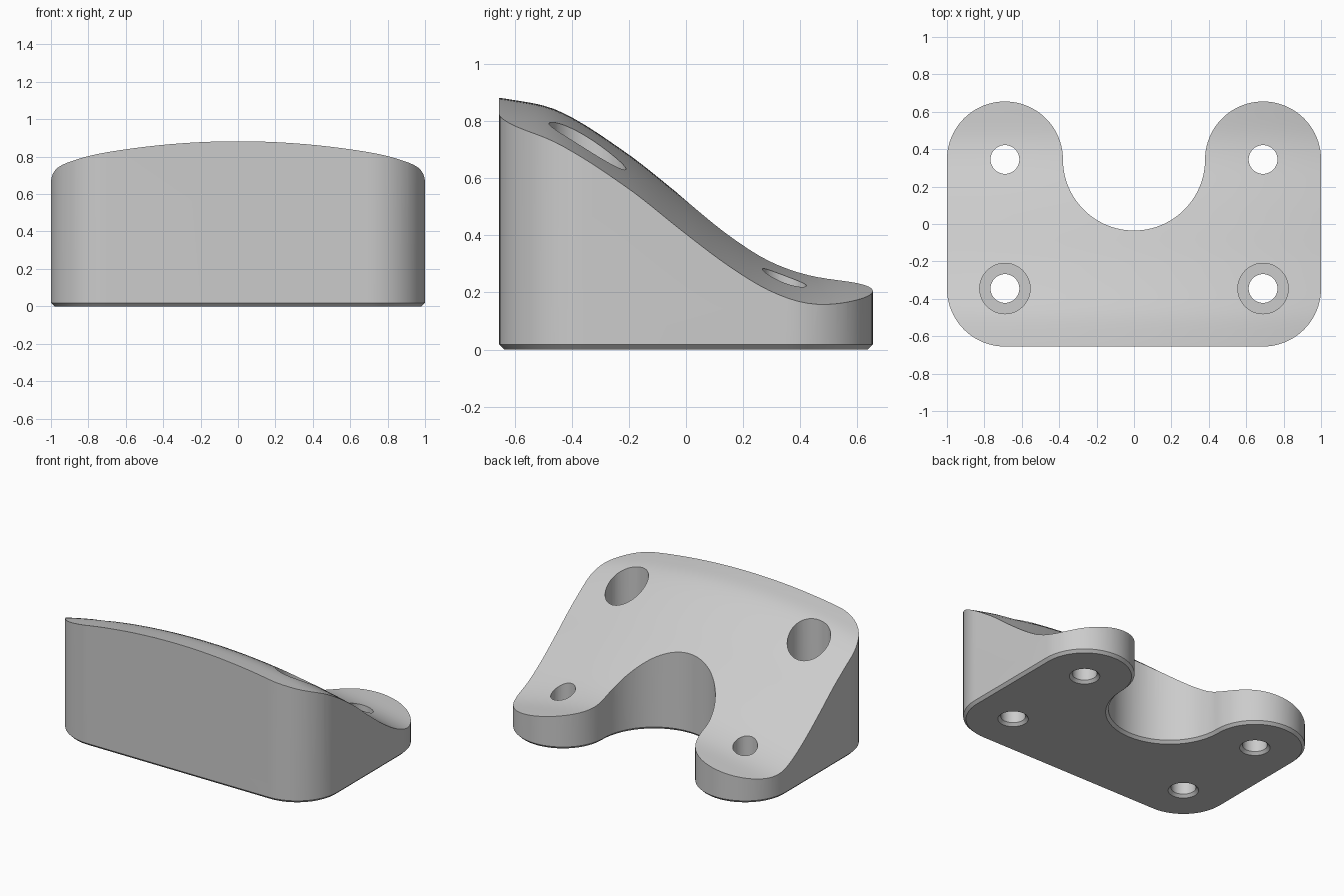
import bpy, bmesh, math

cube = bpy.data.objects.get("Cube")
if cube:
    bpy.data.objects.remove(cube, do_unlink=True)

HALF = 0.69        # hole and corner centre in x
CY = 0.345         # hole and corner centre in y
CORNER, NOTCH = 0.31, 0.38
CHAMFER, HOLE, BORE = 0.018, 0.077, 0.135


def new_object(name, bm):
    bmesh.ops.recalc_face_normals(bm, faces=bm.faces[:])
    mesh = bpy.data.meshes.new(name)
    bm.to_mesh(mesh)
    bm.free()
    obj = bpy.data.objects.new(name, mesh)
    bpy.context.collection.objects.link(obj)
    return obj


def loft(bm, rings):
    """Skin a stack of equal closed rings and cap both ends."""
    loops = [[bm.verts.new(p) for p in ring] for ring in rings]
    n = len(loops[0])
    for a, b in zip(loops, loops[1:]):
        for i in range(n):
            j = (i + 1) % n
            bm.faces.new((a[i], a[j], b[j], b[i]))
    bm.faces.new(loops[0][::-1])
    bm.faces.new(loops[-1])


def arc(cx, cy, r, start, end, steps):
    angles = [math.radians(start + (end - start) * i / steps) for i in range(steps + 1)]
    return [(cx + r * math.cos(a), cy + r * math.sin(a)) for a in angles]


def outline(inset, z):
    r = CORNER - inset
    pts = arc(-HALF, -CY, r, 180, 270, 20) + arc(HALF, -CY, r, 270, 360, 20)
    pts += arc(HALF, CY, r, 0, 180, 40)
    pts += arc(0, CY, NOTCH + inset, 0, -180, 48)[1:]
    pts += arc(-HALF, CY, r, 0, 180, 40)[1:]
    return [(x, y, z) for x, y in pts]


# Sloping profile from the tall front to the low back
SLOPE = [(-0.655, 0.884), (-0.45, 0.838), (-0.21, 0.69), (0, 0.525),
         (0.154, 0.41), (0.3, 0.323), (0.45, 0.275), (0.655, 0.262)]


def tangent(i):
    a, b = SLOPE[max(i - 1, 0)], SLOPE[min(i + 1, len(SLOPE) - 1)]
    return (b[1] - a[1]) / (b[0] - a[0])


def height(x, y):
    y = min(max(y, SLOPE[0][0]), SLOPE[-1][0])
    i = max(k for k in range(len(SLOPE) - 1) if SLOPE[k][0] <= y)
    (y0, z0), (y1, z1) = SLOPE[i], SLOPE[i + 1]
    d = y1 - y0
    t = (y - y0) / d
    z = (z0 * (1 + 2 * t) * (1 - t) ** 2 + d * tangent(i) * t * (1 - t) ** 2
         + z1 * t * t * (3 - 2 * t) + d * tangent(i + 1) * t * t * (t - 1))
    return z - 0.12 * x * x


# Body: chamfered prism
bm = bmesh.new()
loft(bm, [outline(CHAMFER, 0), outline(0, CHAMFER), outline(0, 1.1)])
body = new_object("wedge_block", bm)

# Cutter above the curved top
bm = bmesh.new()
bmesh.ops.create_grid(bm, x_segments=45, y_segments=45, size=1.1)
for v in bm.verts:
    v.co.y *= 0.7
    v.co.z = height(v.co.x, v.co.y)
ext = bmesh.ops.extrude_face_region(bm, geom=bm.faces[:])
for v in ext["geom"]:
    if isinstance(v, bmesh.types.BMVert):
        v.co.z = 1.5
top_cutter = new_object("top_cutter", bm)

# Cutters for the screw holes, the front pair counterbored
bm = bmesh.new()
start = [(HOLE + 2 * CHAMFER, -CHAMFER), (HOLE, CHAMFER)]
for sx in (-1, 1):
    for cy, rest in ((CY, [(HOLE, 1.3)]),
                     (-CY, [(HOLE, 0.25), (BORE, 0.25), (BORE, 1.3)])):
        loft(bm, [[(x, y, z) for x, y in arc(sx * HALF, cy, r, 0, 360, 48)[:-1]]
                  for r, z in start + rest])
hole_cutter = new_object("hole_cutter", bm)

bpy.context.view_layer.objects.active = body
for cutter in (top_cutter, hole_cutter):
    cutter.hide_render = True
    mod = body.modifiers.new("cut", "BOOLEAN")
    mod.object, mod.operation, mod.solver = cutter, "DIFFERENCE", "EXACT"
    bpy.ops.object.modifier_apply(modifier=mod.name)
    bpy.data.objects.remove(cutter, do_unlink=True)

# Plain grey finish
grey = bpy.data.materials.new("grey")
grey.use_nodes = True
colour = (0.6, 0.6, 0.6, 1)
grey.diffuse_color = colour
grey.node_tree.nodes["Principled BSDF"].inputs["Base Color"].default_value = colour
body.data.materials.clear()
body.data.materials.append(grey)

bpy.ops.object.select_all(action="DESELECT")
body.select_set(True)
bpy.ops.object.shade_smooth_by_angle(angle=math.radians(25))
